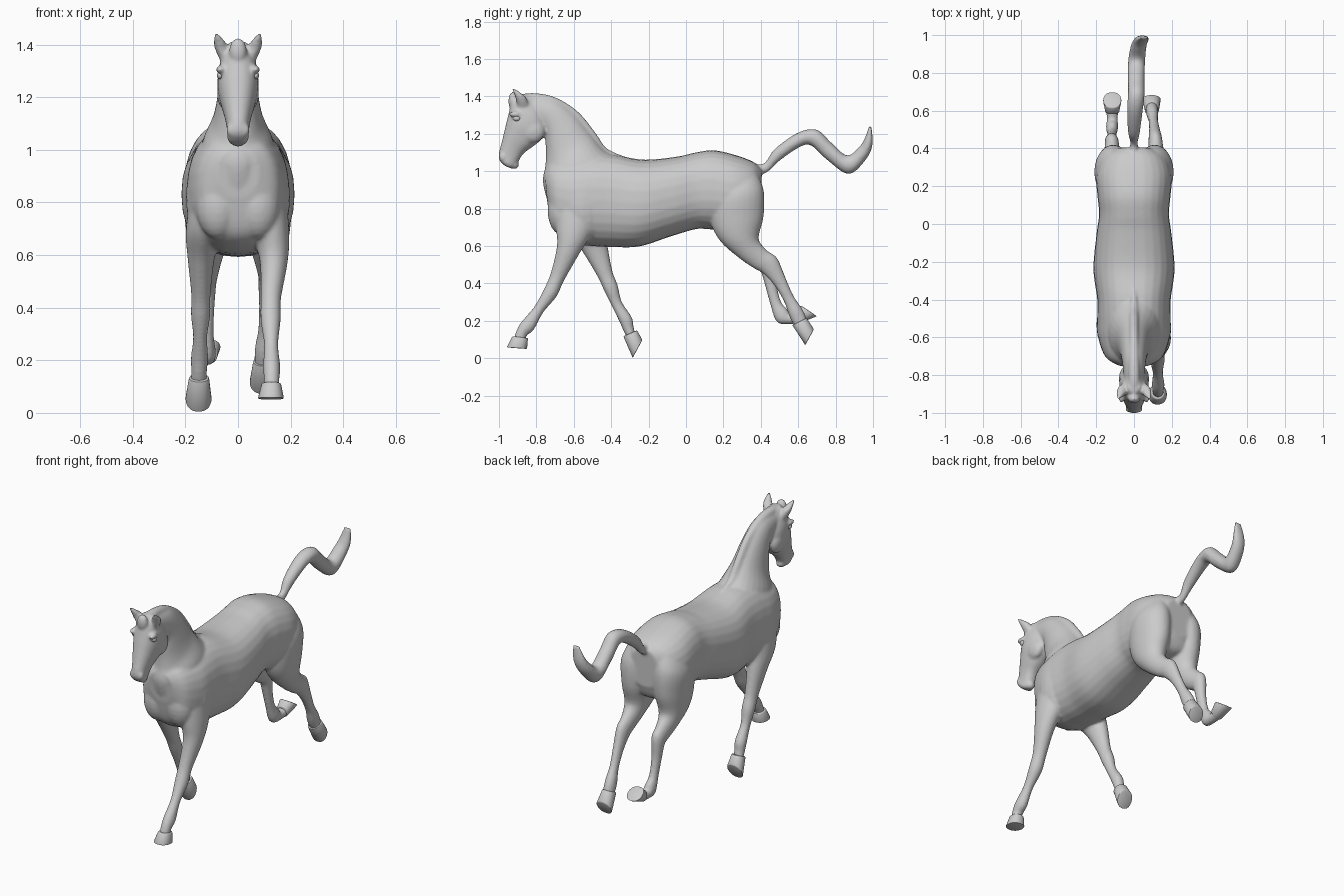
import bpy, bmesh
from math import cos, sin, pi
from mathutils import Vector, Matrix


def spline(rings, steps):
    # Catmull-Rom blend between the key rings
    out, n = [], len(rings)
    for i in range(n - 1):
        p = [rings[max(0, min(n - 1, i + k))] for k in (-1, 0, 1, 2)]
        for s in range(steps):
            t = s / steps
            out.append([b + .5 * t * (c - a + t * (2*a - 5*b + 4*c - d + t * (3*(b - c) + d - a)))
                        for a, b, c, d in zip(*p)])
    return out + [list(rings[-1])]


def loft(bm, rings, power=2.0, steps=6, sides=28):
    # each ring: front/top point (y, z), back/bottom point (y, z), centre x, half width
    loops = []
    for y1, z1, y2, z2, x, w in spline(rings, steps):
        c = Vector((x, (y1 + y2) / 2, (z1 + z2) / 2))
        a = Vector((0, (y1 - y2) / 2, (z1 - z2) / 2))
        loop = []
        for k in range(sides):
            u, v = cos(2*pi*k/sides), sin(2*pi*k/sides)
            e = 2 / power
            u = abs(u)**e * (1 if u > 0 else -1)
            v = abs(v)**e * (1 if v > 0 else -1)
            loop.append(bm.verts.new(c + a * u + Vector((w * v, 0, 0))))
        loops.append(loop)
    faces = [bm.faces.new(loops[0]), bm.faces.new(loops[-1][::-1])]
    for p, q in zip(loops, loops[1:]):
        for k in range(sides):
            j = (k + 1) % sides
            faces.append(bm.faces.new((p[j], p[k], q[k], q[j])))
    bmesh.ops.recalc_face_normals(bm, faces=faces)


def ball(bm, centre, size):
    bmesh.ops.create_uvsphere(bm, u_segments=20, v_segments=12, radius=1,
                              matrix=Matrix.Translation(centre) @ Matrix.Diagonal((*size, 1)))


def make(name, bm):
    me = bpy.data.meshes.new(name)
    bm.to_mesh(me)
    bm.free()
    ob = bpy.data.objects.new(name, me)
    bpy.context.collection.objects.link(ob)
    for o in bpy.context.selected_objects:
        o.select_set(False)
    ob.select_set(True)
    bpy.context.view_layer.objects.active = ob
    bpy.ops.object.shade_smooth_by_angle(angle=.7)
    return ob


body = bmesh.new()

# torso, chest to rump
loft(body, [(-.757, 1.0, -.74, .82, 0, .08), (-.71, 1.05, -.70, .68, 0, .15),
            (-.60, 1.07, -.60, .615, 0, .19), (-.50, 1.09, -.50, .60, 0, .193),
            (-.39, 1.09, -.40, .595, 0, .195), (-.23, 1.062, -.25, .598, 0, .215),
            (-.05, 1.078, -.08, .652, 0, .20), (.05, 1.10, .05, .69, 0, .185),
            (.15, 1.112, .12, .69, 0, .192), (.27, 1.085, .25, .68, 0, .20),
            (.36, 1.05, .36, .70, 0, .165), (.405, 1.01, .40, .78, 0, .09)], 2.35)

# neck
loft(body, [(-.86, 1.27, -.83, 1.40, 0, .05), (-.765, 1.215, -.70, 1.385, 0, .062),
            (-.75, 1.12, -.595, 1.31, 0, .075), (-.752, 1.03, -.505, 1.20, 0, .095),
            (-.765, .94, -.43, 1.11, 0, .135), (-.73, .80, -.33, 1.06, 0, .15)])

# head
loft(body, [(-.885, 1.415, -.81, 1.39, 0, .035), (-.93, 1.365, -.75, 1.27, 0, .07),
            (-.953, 1.29, -.757, 1.19, 0, .078), (-.97, 1.22, -.81, 1.138, 0, .066),
            (-.987, 1.15, -.868, 1.095, 0, .05), (-1.0, 1.10, -.90, 1.045, 0, .041),
            (-.998, 1.06, -.92, 1.022, 0, .04), (-.97, 1.03, -.935, 1.015, 0, .028)], 2.3)
ball(body, (0, -.92, 1.035), (.028, .028, .024))
ball(body, (0, -.925, 1.375), (.034, .025, .05))
for s in (-1, 1):
    # cheek, brow, nostril and ear
    ball(body, (s*.045, -.82, 1.215), (.035, .065, .065))
    ball(body, (s*.066, -.915, 1.305), (.018, .032, .016))
    ball(body, (s*.026, -.98, 1.075), (.019, .018, .026))
    loft(body, [(-.90, 1.345, -.84, 1.35, s*.052, .02), (-.91, 1.385, -.855, 1.395, s*.064, .026),
                (-.922, 1.42, -.885, 1.42, s*.074, .019), (-.934, 1.447, -.924, 1.447, s*.083, .005)])
    # pectoral and shoulder muscle
    ball(body, (s*.075, -.665, .79), (.085, .075, .13))
    ball(body, (s*.115, -.55, .82), (.083, .13, .19))

# mane ridge
loft(body, [(-.90, 1.41, -.86, 1.36, 0, .03), (-.81, 1.418, -.80, 1.36, 0, .03),
            (-.70, 1.396, -.73, 1.34, 0, .028), (-.58, 1.322, -.63, 1.27, 0, .026),
            (-.49, 1.215, -.55, 1.18, 0, .026), (-.425, 1.125, -.47, 1.08, 0, .024),
            (-.34, 1.085, -.36, 1.05, 0, .01)])

# tail
loft(body, [(.36, 1.04, .37, .97, 0, .025), (.42, 1.045, .435, .995, 0, .02),
            (.475, 1.12, .505, 1.06, 0, .032), (.60, 1.207, .61, 1.13, .005, .042),
            (.70, 1.222, .67, 1.137, .012, .044), (.775, 1.155, .755, 1.06, .012, .044),
            (.86, 1.085, .87, .985, .014, .045), (.925, 1.13, .96, 1.06, .025, .042),
            (.955, 1.175, .997, 1.14, .04, .038), (.98, 1.245, .992, 1.235, .055, .025)])

# hind legs: shared thigh, separate lower leg poses
lower_right = [(.41, .455, .488, .535, .113, .036), (.472, .39, .535, .425, .108, .028),
               (.525, .30, .575, .335, .102, .025), (.55, .23, .618, .27, .097, .032),
               (.572, .185, .64, .225, .095, .032), (.60, .14, .65, .18, .095, .03)]
lower_left = [(.40, .46, .478, .53, -.118, .036), (.425, .38, .485, .40, -.118, .028),
              (.45, .29, .507, .305, -.117, .025), (.485, .195, .54, .265, -.116, .032),
              (.55, .182, .555, .24, -.115, .029), (.605, .19, .60, .245, -.115, .032)]
for s, lower in ((1, lower_right), (-1, lower_left)):
    thigh = [(.19, 1.0, .37, 1.01, s*.09, .06), (.14, .87, .415, .90, s*.108, .098),
             (.13, .74, .415, .76, s*.11, .093), (.18, .63, .39, .66, s*.115, .075),
             (.285, .535, .395, .62, s*.117, .054), (.365, .48, .435, .575, s*.116, .04)]
    loft(body, thigh + lower)

# front legs: right reaching forward, left trailing
loft(body, [(-.70, .85, -.45, .85, .105, .075), (-.695, .70, -.50, .68, .125, .07),
            (-.69, .60, -.575, .55, .136, .053), (-.722, .46, -.652, .415, .125, .039),
            (-.757, .375, -.692, .33, .124, .038), (-.812, .275, -.763, .245, .126, .027),
            (-.88, .195, -.812, .155, .128, .033), (-.908, .145, -.85, .122, .128, .03),
            (-.92, .10, -.86, .09, .127, .03)])
loft(body, [(-.69, .85, -.44, .85, -.105, .075), (-.65, .70, -.43, .68, -.128, .07),
            (-.56, .58, -.42, .605, -.14, .052), (-.475, .44, -.393, .465, -.141, .037),
            (-.437, .36, -.365, .39, -.142, .037), (-.395, .275, -.343, .302, -.144, .027),
            (-.358, .20, -.29, .22, -.146, .033), (-.336, .15, -.28, .168, -.148, .03),
            (-.31, .10, -.27, .125, -.149, .03)])

# fuse the body parts into one smooth skin
horse = make("horse_body", body)
mod = horse.modifiers.new("fuse", 'REMESH')
mod.mode = 'VOXEL'
mod.voxel_size = .008
mod.use_smooth_shade = True
mod = horse.modifiers.new("soften", 'SMOOTH')
mod.factor = .5
mod.iterations = 6

# hooves: coronet ring to flat sole
hooves = {
    "front_right_hoof": [(-.928, .118, -.845, .108, .127, .036), (-.958, .058, -.85, .05, .125, .05)],
    "front_left_hoof": [(-.335, .118, -.262, .15, -.148, .038), (-.285, .002, -.233, .098, -.15, .05)],
    "hind_right_hoof": [(.568, .178, .645, .215, .095, .037), (.638, .07, .684, .155, .093, .049)],
    "hind_left_hoof": [(.597, .184, .583, .252, -.115, .036), (.70, .225, .615, .282, -.115, .049)],
}
for name, rings in hooves.items():
    bm = bmesh.new()
    loft(bm, rings, 2.2, 1)
    bv = bmesh.ops.bevel(bm, geom=[e for e in bm.edges if e.calc_face_angle(0) > .7],
                         affect='EDGES', offset=.005, segments=2, profile=.5)
    make(name, bm)

# eyes
for s, side in ((1, "right"), (-1, "left")):
    bm = bmesh.new()
    ball(bm, (s*.067, -.905, 1.283), (.013, .02, .015))
    make(side + "_eye", bm)
